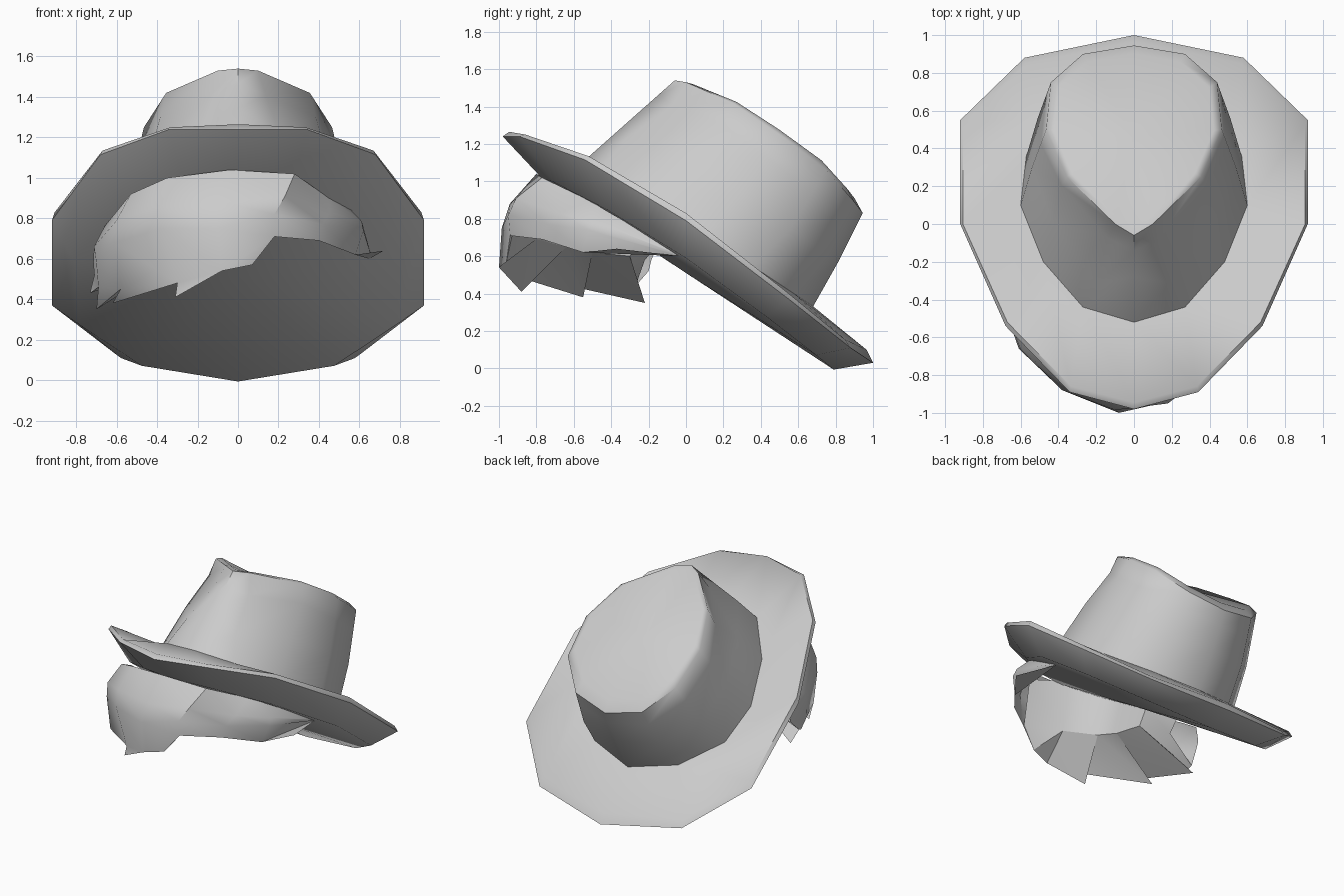
import bpy, bmesh
from mathutils import Vector

if "Cube" in bpy.data.objects:
    bpy.data.objects.remove(bpy.data.objects["Cube"])


def ring(half):
    """Close a half outline (front to back, x >= 0) into a mirrored loop."""
    half = [Vector(p) for p in half]
    return half + [Vector((-p.x, p.y, p.z)) for p in half[-2:0:-1]]


def add_loops(bm, loops, closed=True):
    """Skin a list of loops with quads and return their vertices."""
    vs = [[bm.verts.new(p) for p in loop] for loop in loops]
    n = len(loops[0])
    for a, b in zip(vs, vs[1:]):
        for i in range(n if closed else n - 1):
            j = (i + 1) % n
            bm.faces.new((a[i], a[j], b[j], b[i]))
    return vs


def fan(bm, loop, centre):
    """Close a loop with triangles around a centre point."""
    c = bm.verts.new(centre)
    for i in range(len(loop)):
        bm.faces.new((loop[i], loop[(i + 1) % len(loop)], c))


def finish(bm, name, angle):
    bmesh.ops.remove_doubles(bm, verts=bm.verts, dist=0.001)
    bmesh.ops.recalc_face_normals(bm, faces=bm.faces)
    me = bpy.data.meshes.new(name)
    bm.to_mesh(me)
    bm.free()
    ob = bpy.data.objects.new(name, me)
    bpy.context.collection.objects.link(ob)
    bpy.ops.object.select_all(action='DESELECT')
    ob.select_set(True)
    bpy.context.view_layer.objects.active = ob
    bpy.ops.object.shade_smooth_by_angle(angle=angle)
    return ob


# Tilted seat line of the crown on the brim
def seat(x, y):
    return (x, y, 0.785 - 0.667 * y)


base = ring([seat(*p) for p in [(0, -.52), (.27, -.44), (.48, -.2), (.6, .1),
                                (.57, .36), (.34, .58), (0, .68)]])

# Brim: top surface, turned edge, slightly bellied underside
edge = ring([(0, -.98, 1.24), (.34, -.89, 1.24), (.68, -.54, 1.115), (.92, 0, .79),
             (.92, .55, .37), (.58, .88, .11), (0, 1, .03)])
rise = [.025, .01, .02, .04, .045, .045, .07]
rise += rise[-2:0:-1]
lip = [Vector((p.x * .985, p.y * .965, p.z + dz)) for p, dz in zip(edge, rise)]
lift = [0, .02, .06, .08, .05, .02, .005]
lift += lift[-2:0:-1]
under = [Vector((p.x * (.8 + dz), p.y * .79, .51 - .66 * p.y * .79 + dz))
         for p, dz in zip(edge, lift)]
bm = bmesh.new()
v = add_loops(bm, [base, lip, edge, under])
fan(bm, v[-1], (0, 0, .51))
finish(bm, "brim", 1.0)

# Crown: pinched at the front, with a rounded rim and a shallow dent
waist = ring([(0, -.28, 1.345), (.2, -.315, 1.23), (.43, .01, 1.14), (.54, .3, .94),
              (.51, .56, .75), (.31, .75, .61), (0, .82, .58)])
rim = ring([(0, -.06, 1.54), (.1, 0, 1.53), (.355, .25, 1.42), (.465, .5, 1.25),
            (.44, .75, 1.06), (.27, .9, .89), (0, .945, .83)])
brow = [a.lerp(b, .62) for a, b in zip(waist, rim)]
for i in (1, 2, 10, 11):
    brow[i] += Vector((0, .045, -.01))
centre = Vector((0, .46, 1.23))
top = []
for p in rim:
    q = p.lerp(centre, .09)
    q.z += .015 + .03 * max(0, p.y)
    top.append(q)
bm = bmesh.new()
v = add_loops(bm, [base, waist, brow, rim, top])
fan(bm, v[-1], centre)
finish(bm, "crown", 0.95)

# Swept fringe under the brim: root, belly and hem lines from left to right
root = [(-.67, -.15, .66), (-.66, -.3, .76), (-.53, -.6, .92), (-.35, -.73, 1.0),
        (-.04, -.8, 1.04), (.28, -.77, 1.02), (.45, -.52, .9), (.56, -.42, .84),
        (.63, -.06, .63)]
belly = [(-.71, -.2, .52), (-.70, -.4, .58), (-.61, -.66, .68), (-.38, -.88, .75),
         (-.1, -.985, .75), (.18, -.95, .82), (.42, -.74, .77), (.62, -.52, .74),
         (.66, -.05, .61)]
hem = [(-.73, -.27, .44), (-.69, -.42, .46), (-.58, -.66, .45), (-.3, -.87, .48),
       (-.08, -1, .54), (.18, -.94, .71), (.4, -.77, .69), (.58, -.55, .62),
       (.65, -.03, .60)]
root, belly, hem = ([Vector(p) for p in r] for r in (root, belly, hem))
shoulder = []
for a, b in zip(root, belly):
    out = (Vector((b.x, b.y, 0))).normalized()
    shoulder.append(a.lerp(b, .55) + out * .04 * min(1, (a - b).length * 4))
bm = bmesh.new()
v = add_loops(bm, [root, shoulder, belly, hem], closed=False)
# Pointed strand ends hanging from the hem
tips = {0: (-.73, -.3, .43), 1: (-.70, -.22, .35), 2: (-.62, -.55, .38),
        3: (-.31, -.88, .41), 4: (.07, -.96, .57), 7: (.72, -.37, .64)}
for i, t in tips.items():
    bm.faces.new((v[-1][i], v[-1][i + 1], bm.verts.new(t)))
finish(bm, "hair_fringe", 0.7)

# Underside of the strands and back wall that give the fringe its thickness
inner = [Vector(p) for p in [(-.5, -.22, .58), (-.3, -.3, .6), (-.27, -.5, .62),
                             (-.22, -.64, .65), (-.05, -.8, .69), (.18, -.93, .71)]]
back = [Vector((p.x, p.y + .07, .56 - .66 * (p.y + .07))) for p in inner[:5]]
back.append(Vector((.24, -.8, .98)))
bm = bmesh.new()
v = add_loops(bm, [inner, back], closed=False)
h = [bm.verts.new(p) for p in hem[:6]]
for i in range(5):
    a, b, t = v[0][i], v[0][i + 1], bm.verts.new(tips[i])
    for tri in ((a, b, t), (h[i], a, t), (b, h[i + 1], t)):
        bm.faces.new(tri)
finish(bm, "hair_underside", 0.5)
